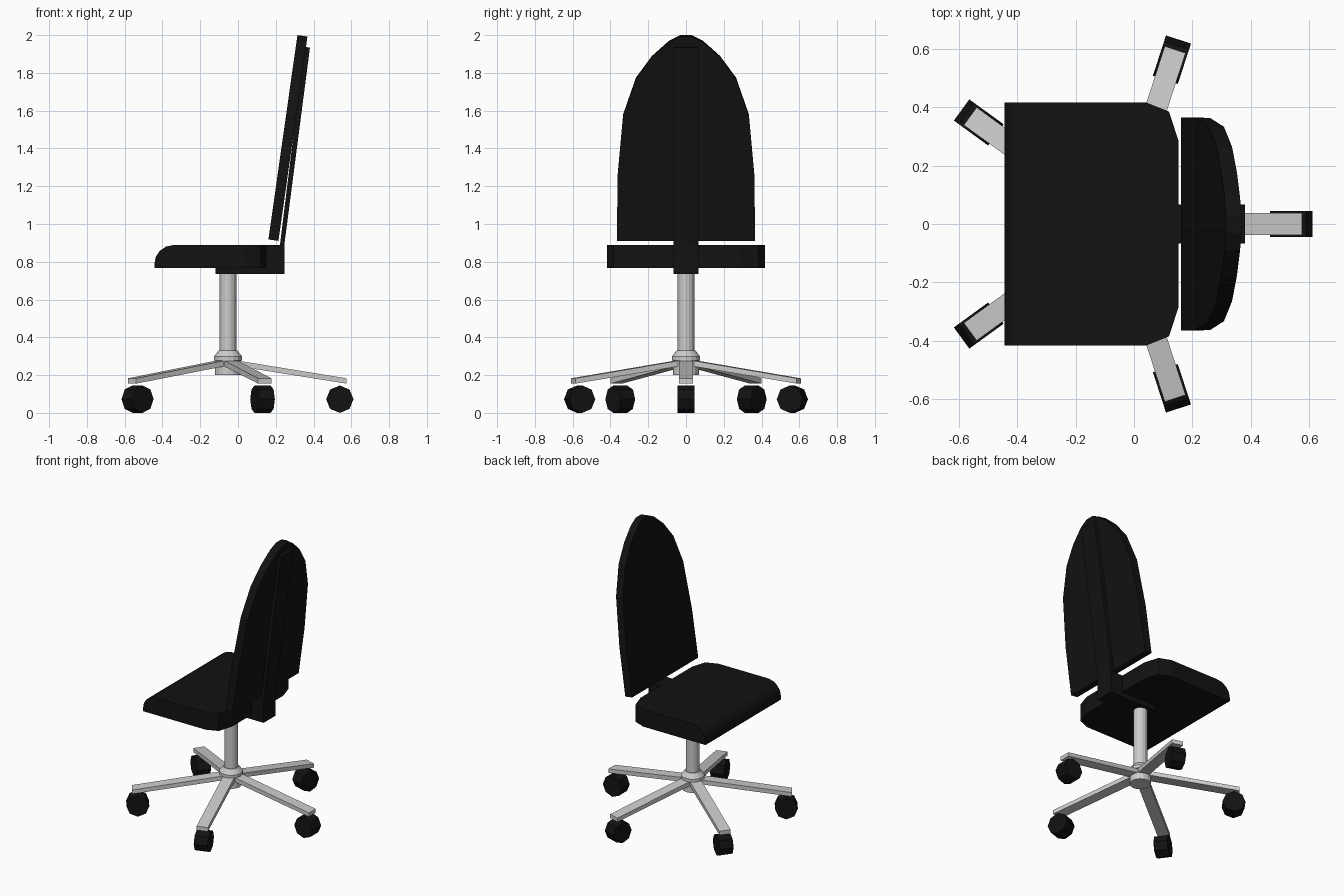
import bpy, bmesh
from math import radians, cos, sin, pi
from mathutils import Vector, Matrix

if "Cube" in bpy.data.objects:
    bpy.data.objects.remove(bpy.data.objects["Cube"])

black = bpy.data.materials.new("black")
black.diffuse_color = (0.006, 0.006, 0.006, 1)
black.use_nodes = True
black.node_tree.nodes["Principled BSDF"].inputs["Base Color"].default_value = black.diffuse_color
CENTRE = Vector((-0.053, 0, 0))


def finish(name, bm, mat=None):
    bmesh.ops.recalc_face_normals(bm, faces=bm.faces)
    me = bpy.data.meshes.new(name)
    bm.to_mesh(me)
    bm.free()
    ob = bpy.data.objects.new(name, me)
    bpy.context.collection.objects.link(ob)
    if mat:
        me.materials.append(mat)
    return ob


def prism(points, offset):
    """Closed polygon swept along an offset vector."""
    bm = bmesh.new()
    face = bm.faces.new([bm.verts.new(p) for p in points])
    ext = bmesh.ops.extrude_face_region(bm, geom=[face], use_keep_orig=True)
    verts = [v for v in ext["geom"] if isinstance(v, bmesh.types.BMVert)]
    bmesh.ops.translate(bm, verts=verts, vec=Vector(offset))
    return bm


def lathe(name, profile, sides):
    """Capped rings of (radius, z) around the base centre."""
    bm = bmesh.new()
    rings = [[bm.verts.new(CENTRE + Vector((r * cos(2 * pi * i / sides),
                                            r * sin(2 * pi * i / sides), z)))
              for i in range(sides)] for r, z in profile]
    for a, b in zip(rings, rings[1:]):
        for i in range(sides):
            j = (i + 1) % sides
            bm.faces.new((a[i], a[j], b[j], b[i]))
    bm.faces.new(rings[0])
    bm.faces.new(rings[-1])
    return finish(name, bm)


# Seat: clipped rear corners, rounded front top edge
half = [(-0.443, 0.417), (0.04, 0.417), (0.12, 0.385), (0.152, 0.286)]
outline = half + [(x, -y) for x, y in reversed(half)]
bm = prism([(x, y, 0.767) for x, y in outline], (0, 0, 0.121))
front = [e for e in bm.edges
         if all(v.co.x < -0.44 and v.co.z > 0.85 for v in e.verts)]
bmesh.ops.bevel(bm, geom=front, offset=0.1, segments=4, profile=0.5, affect='EDGES')
finish("seat", bm, black)

# Backrest: arched panel leaning backwards
half = [(0.365, 0.918), (0.363, 1.25), (0.333, 1.58), (0.265, 1.775),
        (0.18, 1.89), (0.09, 1.97), (0.03, 2.0)]
outline = half + [(-y, z) for y, z in reversed(half)]
finish("backrest", prism([(0.161 + (z - 0.918) * 0.142, y, z) for y, z in outline],
                         (0.053, 0, -0.0075)), black)

# Bracket under the seat with the upright supporting the backrest
profile = [(-0.12, 0.735), (0.245, 0.735), (0.245, 0.888), (0.381, 1.934), (0.351, 1.938),
           (0.222, 0.888), (0.15, 0.888), (0.15, 0.767), (-0.12, 0.767)]
finish("back_support", prism([(x, -0.066, z) for x, z in profile], (0, 0.132, 0)), black)

# Column and hub
lathe("column", [(0.044, 0.25), (0.044, 0.737)], 16)
lathe("hub", [(0.068, 0.2), (0.068, 0.278), (0.075, 0.278), (0.075, 0.298), (0.05, 0.33)], 16)

# Five legs with casters
leg = [(0.03, 0.25), (0.03, 0.28), (0.628, 0.183), (0.628, 0.155)]
for k in range(5):
    turn = Matrix.Translation(CENTRE) @ Matrix.Rotation(radians(72 * k), 4, 'Z')
    bm = prism([(r, -0.0375, z) for r, z in leg], (0, 0.075, 0))
    bm.transform(turn)
    finish(f"leg_{k + 1}", bm)
    wheel = [(0.592 + 0.0725 * cos(i * pi / 4), -0.045, 0.0725 + 0.0725 * sin(i * pi / 4))
             for i in range(8)]
    bm = prism(wheel, (0, 0.09, 0))
    bm.transform(turn)
    finish(f"caster_{k + 1}", bm, black)
